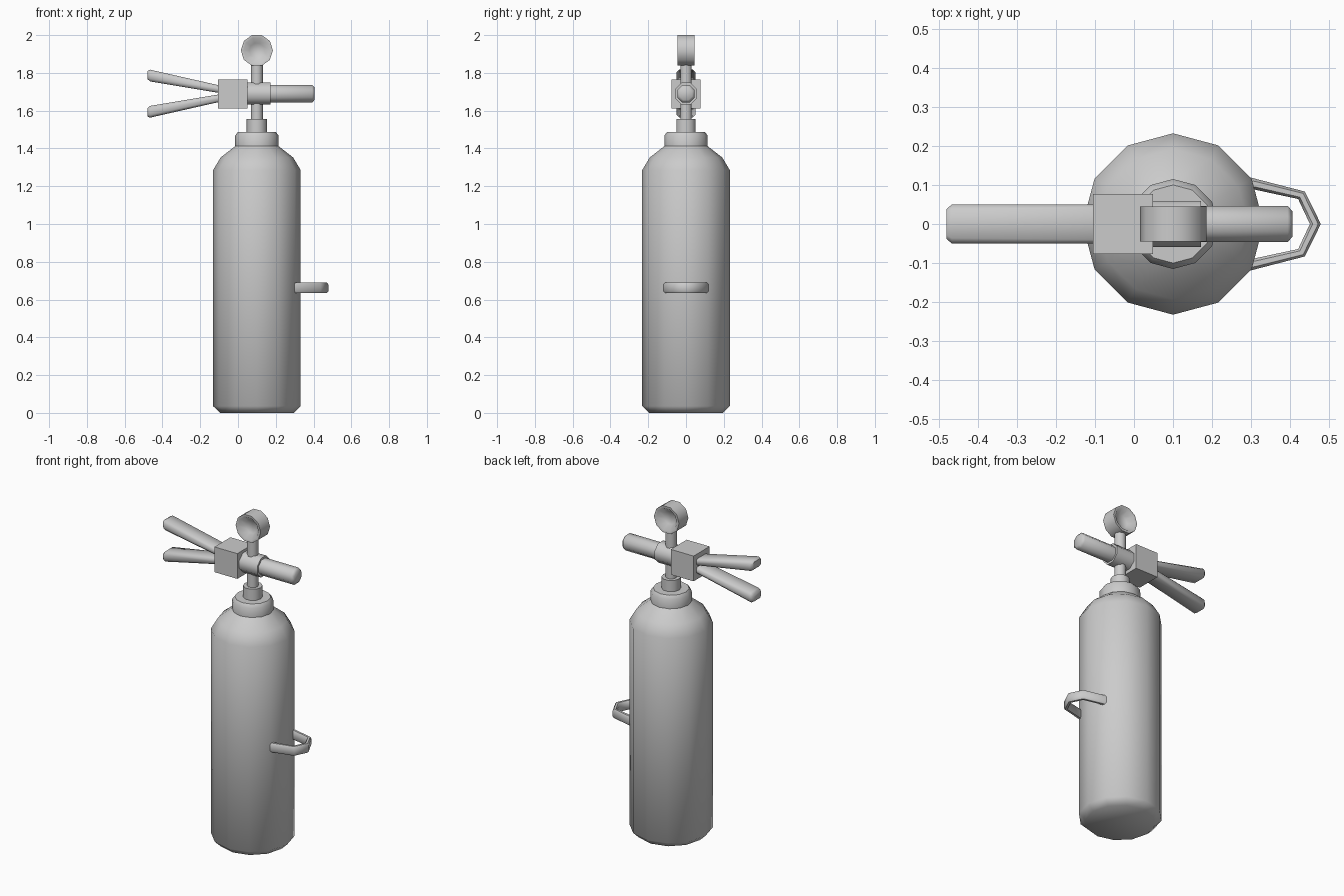
import bpy, bmesh, math
from mathutils import Matrix, Vector

if "Cube" in bpy.data.objects:
    bpy.data.objects.remove(bpy.data.objects["Cube"])

CX = 0.1      # axis of tank
VZ = 1.69     # height of valve axis


def finish(name, bm, angle=50):
    bmesh.ops.recalc_face_normals(bm, faces=bm.faces)
    me = bpy.data.meshes.new(name)
    bm.to_mesh(me)
    bm.free()
    ob = bpy.data.objects.new(name, me)
    bpy.context.collection.objects.link(ob)
    bpy.ops.object.select_all(action='DESELECT')
    ob.select_set(True)
    bpy.context.view_layer.objects.active = ob
    bpy.ops.object.shade_smooth_by_angle(angle=math.radians(angle))
    return ob


def lathe(name, profile, n, matrix, phase=0.0):
    """Revolve (radius, height) points around local z, capping both ends."""
    bm = bmesh.new()
    rings = [[bm.verts.new(matrix @ Vector((r * math.cos(phase + 2 * math.pi * i / n),
                                            r * math.sin(phase + 2 * math.pi * i / n), z)))
              for i in range(n)] for r, z in profile]
    for a, b in zip(rings, rings[1:]):
        for i in range(n):
            j = (i + 1) % n
            bm.faces.new((a[i], a[j], b[j], b[i]))
    bm.faces.new(rings[0])
    bm.faces.new(rings[-1])
    return finish(name, bm)


upright = Matrix.Translation((CX, 0, 0))
along_x = Matrix.Translation((0, 0, VZ)) @ Matrix.Rotation(math.pi / 2, 4, 'Y')
along_y = Matrix.Translation((CX, 0, 1.919)) @ Matrix.Rotation(math.pi / 2, 4, 'X')

# Tank with shoulder and neck
lathe("tank", [(0.195, 0), (0.232, 0.036), (0.232, 1.285), (0.192, 1.352),
               (0.115, 1.412), (0.115, 1.468), (0.100, 1.488)], 12, upright)

# Collar and stem
lathe("collar", [(0.054, 1.47), (0.054, 1.556)], 10, upright)
lathe("stem", [(0.032, 1.54), (0.032, 1.85)], 10, upright)

# Pressure gauge, dished on both faces
lathe("gauge", [(0.04, -0.012), (0.07, -0.045), (0.085, -0.045),
                (0.085, 0.045), (0.07, 0.045), (0.04, 0.012)], 10, along_y)

# Valve body and outlet nozzle
lathe("valve_body", [(0.063, 0.04), (0.063, 0.172)], 8, along_x, math.pi / 8)
lathe("nozzle", [(0.05, 0.16), (0.05, 0.393), (0.036, 0.405)], 8, along_x, math.pi / 8)

# Square lever block
bm = bmesh.new()
bmesh.ops.create_cube(bm, size=1, matrix=Matrix.Translation((-0.028, 0, VZ - 0.002))
                      @ Matrix.Diagonal((0.154, 0.154, 0.154, 1)))
finish("lever_block", bm)


# Two flattened squeeze levers with chamfered edges
def lever(name, side):
    bm = bmesh.new()
    rings = []
    for x, zc, hy, hz, c in ((-0.06, 0.016, 0.05, 0.019, 0.01),
                             (-0.466, 0.096, 0.05, 0.031, 0.014),
                             (-0.48, 0.099, 0.038, 0.021, 0.010)):
        sec = [(hy, hz - c), (hy - c, hz), (c - hy, hz), (-hy, hz - c),
               (-hy, c - hz), (c - hy, -hz), (hy - c, -hz), (hy, c - hz)]
        rings.append([bm.verts.new((x, y, VZ + side * (zc + z))) for y, z in sec])
    for a, b in zip(rings, rings[1:]):
        for i in range(8):
            j = (i + 1) % 8
            bm.faces.new((a[i], a[j], b[j], b[i]))
    bm.faces.new(rings[0])
    bm.faces.new(rings[-1])
    finish(name, bm)


lever("upper_lever", 1)
lever("lower_lever", -1)

# Side loop handle: chamfered section swept between outer and inner outlines
outer = [(0.29, 0.121), (0.437, 0.083), (0.478, 0), (0.437, -0.083), (0.29, -0.121)]
inner = [(0.29, 0.092), (0.42, 0.064), (0.45, 0), (0.42, -0.064), (0.29, -0.092)]
section = [(0, 0.018), (0.25, 0.028), (0.75, 0.028), (1, 0.018),
           (1, -0.018), (0.75, -0.028), (0.25, -0.028), (0, -0.018)]
bm = bmesh.new()
rings = [[bm.verts.new((o[0] + (i[0] - o[0]) * t, o[1] + (i[1] - o[1]) * t, 0.662 + z))
          for t, z in section] for o, i in zip(outer, inner)]
for a, b in zip(rings, rings[1:]):
    for i in range(8):
        j = (i + 1) % 8
        bm.faces.new((a[i], a[j], b[j], b[i]))
bm.faces.new(rings[0])
bm.faces.new(rings[-1])
finish("side_handle", bm)
